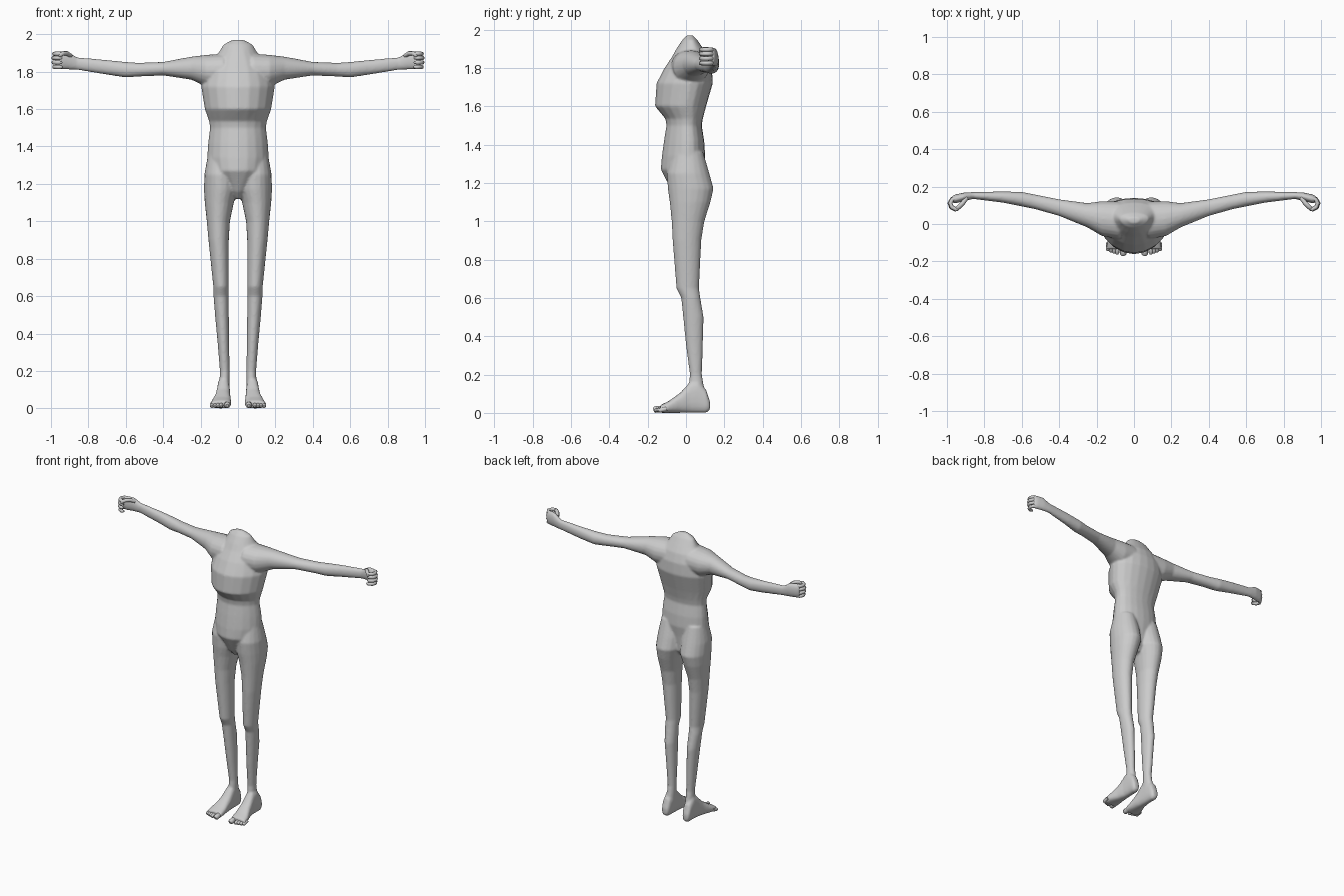
import bpy, bmesh, math

if "Cube" in bpy.data.objects:
    bpy.data.objects.remove(bpy.data.objects["Cube"])

skin = bpy.data.materials.new("grey skin")
skin.diffuse_color = (0.6, 0.6, 0.6, 1)
skin.use_nodes = True
skin.node_tree.nodes["Principled BSDF"].inputs["Base Color"].default_value = skin.diffuse_color
SIDES = 20


def spow(v, p):
    return math.copysign(abs(v) ** p, v)


def loft(bm, rings):
    """Skin a closed tube over rings of points."""
    loops = [[bm.verts.new(p) for p in ring] for ring in rings]
    faces = [bm.faces.new(loops[0][::-1]), bm.faces.new(loops[-1])]
    for a, b in zip(loops, loops[1:]):
        for i in range(SIDES):
            j = (i + 1) % SIDES
            faces.append(bm.faces.new((a[i], a[j], b[j], b[i])))
    bmesh.ops.recalc_face_normals(bm, faces=faces)


def oval(a0, a1, b0, b1, p=1.0):
    """Rounded section filling the box a0..a1 by b0..b1."""
    for i in range(SIDES):
        t = 2 * math.pi * i / SIDES
        yield ((a0 + a1) / 2 + (a1 - a0) / 2 * spow(math.cos(t), p),
               (b0 + b1) / 2 + (b1 - b0) / 2 * spow(math.sin(t), p))


def torso_ring(z, w, front, back):
    """Section with a keeled front and a fuller back."""
    mid = front + (back - front) * 0.6
    ring = []
    for i in range(SIDES):
        t = 2 * math.pi * i / SIDES
        s = math.sin(t)
        y = mid + (back - mid) * s ** 0.9 if s > 0 else mid - (mid - front) * (-s) ** 1.2
        ring.append((w * math.cos(t), y, z))
    return ring


# height, half width, front y, back y
TORSO = [(1.12, .02, -.04, .05), (1.16, .06, -.075, .08), (1.27, .15, -.132, .09),
         (1.34, .165, -.126, .10), (1.42, .16, -.115, .095), (1.50, .15, -.102, .082),
         (1.535, .155, -.108, .088), (1.60, .178, -.162, .105), (1.72, .197, -.154, .14),
         (1.80, .18, -.112, .135), (1.86, .14, -.072, .115), (1.90, .105, -.05, .09),
         (1.945, .078, -.02, .06), (1.97, .03, .005, .035)]
# height, inner x, outer x, front y, back y
LEG = [(1.36, .02, .16, -.07, .09), (1.25, .0, .18, -.10, .122), (1.17, .002, .182, -.095, .144),
       (1.10, .022, .178, -.085, .128), (1.0, .043, .167, -.075, .096), (.9, .049, .158, -.07, .08),
       (.65, .049, .132, -.05, .068), (.6, .051, .131, -.025, .075), (.5, .049, .123, -.015, .092),
       (.35, .047, .109, .0, .088), (.2, .045, .097, .02, .083), (.1, .045, .10, .01, .1)]
# y, inner x, outer x, bottom, top
FOOT = [(.125, .06, .10, .015, .06), (.105, .05, .108, 0, .12), (.06, .045, .11, 0, .175),
        (.02, .043, .112, 0, .16), (-.03, .04, .122, 0, .105), (-.09, .036, .142, 0, .062),
        (-.135, .036, .148, 0, .04)]
# x, front y, back y, bottom, top
ARM = [(.08, -.08, .12, 1.72, 1.895), (.17, -.065, .122, 1.72, 1.89), (.25, -.018, .112, 1.757, 1.88),
       (.40, .043, .132, 1.78, 1.852), (.53, .08, .158, 1.774, 1.847), (.60, .094, .172, 1.769, 1.852),
       (.70, .114, .174, 1.784, 1.862), (.86, .134, .171, 1.81, 1.877), (.91, .122, .168, 1.812, 1.905),
       (.955, .11, .158, 1.812, 1.908), (.975, .115, .148, 1.82, 1.90)]

# Body: torso, legs, feet, arms and palms fused into one skin
bm = bmesh.new()
loft(bm, [torso_ring(*r) for r in TORSO])
for s in (1, -1):
    loft(bm, [[(s * x, y, z) for x, y in oval(*r)] for z, *r in LEG])
    loft(bm, [[(s * x, y, z) for x, z in oval(*r, 0.8)] for y, *r in FOOT])
    loft(bm, [[(s * x, y, z) for y, z in oval(*r, 0.95)] for x, *r in ARM])
mesh = bpy.data.meshes.new("body")
bm.to_mesh(mesh)
bm.free()
mesh.materials.append(skin)
body = bpy.data.objects.new("body", mesh)
bpy.context.collection.objects.link(body)
fuse = body.modifiers.new("fuse", 'REMESH')
fuse.mode = 'VOXEL'
fuse.voxel_size = 0.007
fuse.use_smooth_shade = True
relax = body.modifiers.new("relax", 'SMOOTH')
relax.factor = 0.5
relax.iterations = 5


def digits(name, paths, s):
    """Rounded tubes along short paths of (x, y, z), each with a radius."""
    cu = bpy.data.curves.new(name, 'CURVE')
    cu.dimensions = '3D'
    cu.bevel_depth = 1.0
    cu.bevel_resolution = 2
    cu.use_fill_caps = True
    for pts, r in paths:
        sp = cu.splines.new('POLY')
        sp.points.add(len(pts) - 1)
        for i, (p, q) in enumerate(zip(sp.points, pts)):
            p.co = (s * q[0], q[1], q[2], 1)
            p.radius = r * (0.45 if i == len(pts) - 1 else 1)
    cu.materials.append(skin)
    bpy.context.collection.objects.link(bpy.data.objects.new(name, cu))


# Curled fingers and thumb
fingers = []
for k, z in enumerate((1.825, 1.849, 1.873, 1.895)):
    e = 0.988 - 0.004 * abs(k - 1.5)
    fingers.append(([(.945, .137, z), (e - .012, .133, z), (e, .112, z), (e - .008, .09, z),
                     (e - .03, .078, z), (e - .045, .083, z)], 0.0115))
fingers.append(([(.895, .14, 1.885), (.915, .112, 1.898), (.935, .092, 1.898),
                 (.952, .078, 1.888), (.958, .073, 1.882)], 0.012))

# Big toe set apart from four small ones
toes = [([(.058, -.11, .022), (.057, -.145, .019), (.058, -.163, .017), (.058, -.17, .015)], 0.017)]
for k in range(4):
    x, tip = .09 + .0165 * k, -.163 + .006 * k
    toes.append(([(x, -.10, .022), (x, tip + .02, .016), (x, tip + .008, .013), (x, tip, .012)], 0.0115))

for s, side in ((1, "left"), (-1, "right")):
    digits(side + "_fingers", fingers, s)
    digits(side + "_toes", toes, s)
